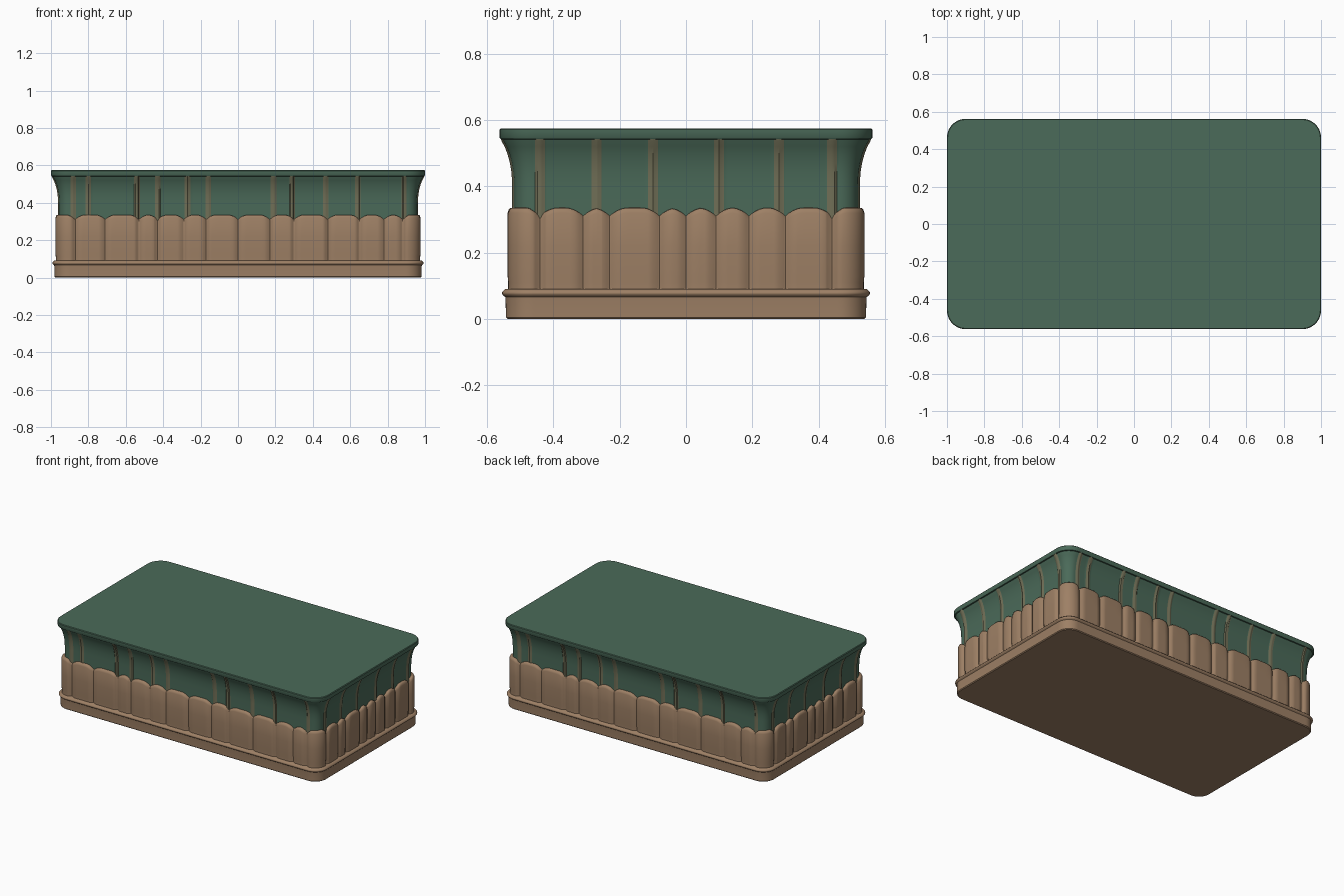
import bpy, bmesh, math
from mathutils import Vector

if "Cube" in bpy.data.objects:
    bpy.data.objects.remove(bpy.data.objects["Cube"], do_unlink=True)


def material(name, rgb):
    m = bpy.data.materials.new(name)
    m.use_nodes = True
    m.diffuse_color = (*rgb, 1)
    bsdf = next(n for n in m.node_tree.nodes if n.type == 'BSDF_PRINCIPLED')
    bsdf.inputs["Base Color"].default_value = (*rgb, 1)
    return m


tan = material("tan wood", (0.34, 0.215, 0.13))
green = material("dull green", (0.07, 0.145, 0.10))
olive = material("worn olive brown", (0.165, 0.16, 0.095))

# Outline of the lid: half length, half depth, corner radius
A, B, R = 1.0, 0.562, 0.1
RIB = 0.015

# Plank joints and rib centres along the front and the right-hand end
front_joints = [-.87, -.71, -.53, -.43, -.29, -.17, 0, .17, .30, .48, .65, .78, .88]
end_joints = [-.44, -.31, -.23, -.08, 0, .09, .19, .30, .44]
front_ribs = [-.88, -.80, -.54, -.43, -.27, -.16, .19, .29, .47, .64, .89]
end_ribs = [-.44, -.27, -.10, .10, .28, .44]


def around(front, end):
    """Marks on two sides, repeated on the other two by a half turn."""
    half = [Vector((x, -B)) for x in front] + [Vector((A, y)) for y in end]
    return half + [-p for p in half]


joints = around(front_joints, end_joints)
ribs = around(front_ribs, end_ribs)


def samples(limit, joint, rib):
    n = int(limit / 0.007)
    ts = [limit * (2 * i / n - 1) for i in range(n + 1)]
    marks = joint + [r + k for r in rib for k in (-RIB, 0, RIB)]
    ts = [t for t in ts if all(abs(t - m) > 0.003 for m in marks)]
    return sorted(set(ts + [m for m in marks if abs(m) < limit]))


def outline():
    """Rounded rectangle as (point, outward normal) pairs."""
    path = [(Vector((x, -B)), Vector((0, -1))) for x in samples(A - R, front_joints, front_ribs)]

    def corner(cx, cy, start):
        for i in range(1, 12):
            a = start + math.pi / 2 * i / 12
            n = Vector((math.cos(a), math.sin(a)))
            path.append((Vector((cx, cy)) + n * R, n))

    corner(A - R, R - B, -math.pi / 2)
    path.extend((Vector((A, y)), Vector((1, 0))) for y in samples(B - R, end_joints, end_ribs))
    corner(A - R, B - R, 0)
    return path + [(-p, -n) for p, n in path]


PATH = outline()


def nearest(p, marks):
    return min((p - m).length for m in marks)


def loft(name, section, mats, caps=False, rule=None):
    """Sweep section(point) -> [(offset, z), ...] around the outline."""
    bm = bmesh.new()
    cols = []
    for p, n in PATH:
        cols.append([bm.verts.new((*(p + n * o), z)) for o, z in section(p)])
    for i, col in enumerate(cols):
        j = (i + 1) % len(cols)
        nxt = cols[j]
        index = rule((PATH[i][0] + PATH[j][0]) / 2) if rule else 0
        for k in range(len(col) - 1):
            f = bm.faces.new((col[k], nxt[k], nxt[k + 1], col[k + 1]))
            f.material_index = index
    if caps:
        bm.faces.new([c[0] for c in reversed(cols)])
        bm.faces.new([c[-1] for c in cols])
    mesh = bpy.data.meshes.new(name)
    bm.to_mesh(mesh)
    bm.free()
    ob = bpy.data.objects.new(name, mesh)
    bpy.context.collection.objects.link(ob)
    for m in mats:
        mesh.materials.append(m)
    bpy.ops.object.select_all(action='DESELECT')
    ob.select_set(True)
    bpy.context.view_layer.objects.active = ob
    bpy.ops.object.shade_smooth_by_angle(angle=math.radians(40))
    return ob


# Plinth with a rounded bead along its top
def plinth_section(p):
    bead = [(-.017 + .010 * math.sin(math.pi * i / 6), .066 + .024 * i / 6) for i in range(7)]
    return [(-.024, 0), (-.019, .005), (-.018, .058)] + bead + [(-.05, .092)]


loft("plinth", plinth_section, [tan], caps=True)


# Planks: pillowed faces with scalloped tops
def plank_section(p):
    d = nearest(p, joints)
    t = min(d / .022, 1)
    face = -.036 + .012 * t * t * (3 - 2 * t)
    top = .335 - .024 * (1 - min(d / .055, 1)) ** 2
    return [(-.05, .086), (face - .002, .088), (face - .002, .11), (face, .13),
            (face, .22), (face, top - .015), (face - .004, top - .004),
            (face - .009, top), (-.05, top + .001)]


loft("planks", plank_section, [tan])


# Upper wall flaring out beneath the lid, with raised ribs
def wall_section(p):
    d = nearest(p, ribs)
    rise = .006 if d < RIB * .6 else 0
    curve = [(-.044, .29), (-.044, .40), (-.042, .44), (-.037, .47),
             (-.030, .497), (-.021, .52), (-.012, .536), (-.008, .548)]
    return [(o + rise, z) for o, z in curve]


loft("upper_wall", wall_section, [green, olive],
     rule=lambda p: 1 if nearest(p, ribs) < RIB else 0)


# Flat lid with a slightly softened rim
def lid_section(p):
    return [(-.012, .541), (-.003, .543), (0, .547), (0, .571), (-.004, .575)]


loft("lid", lid_section, [green], caps=True)
